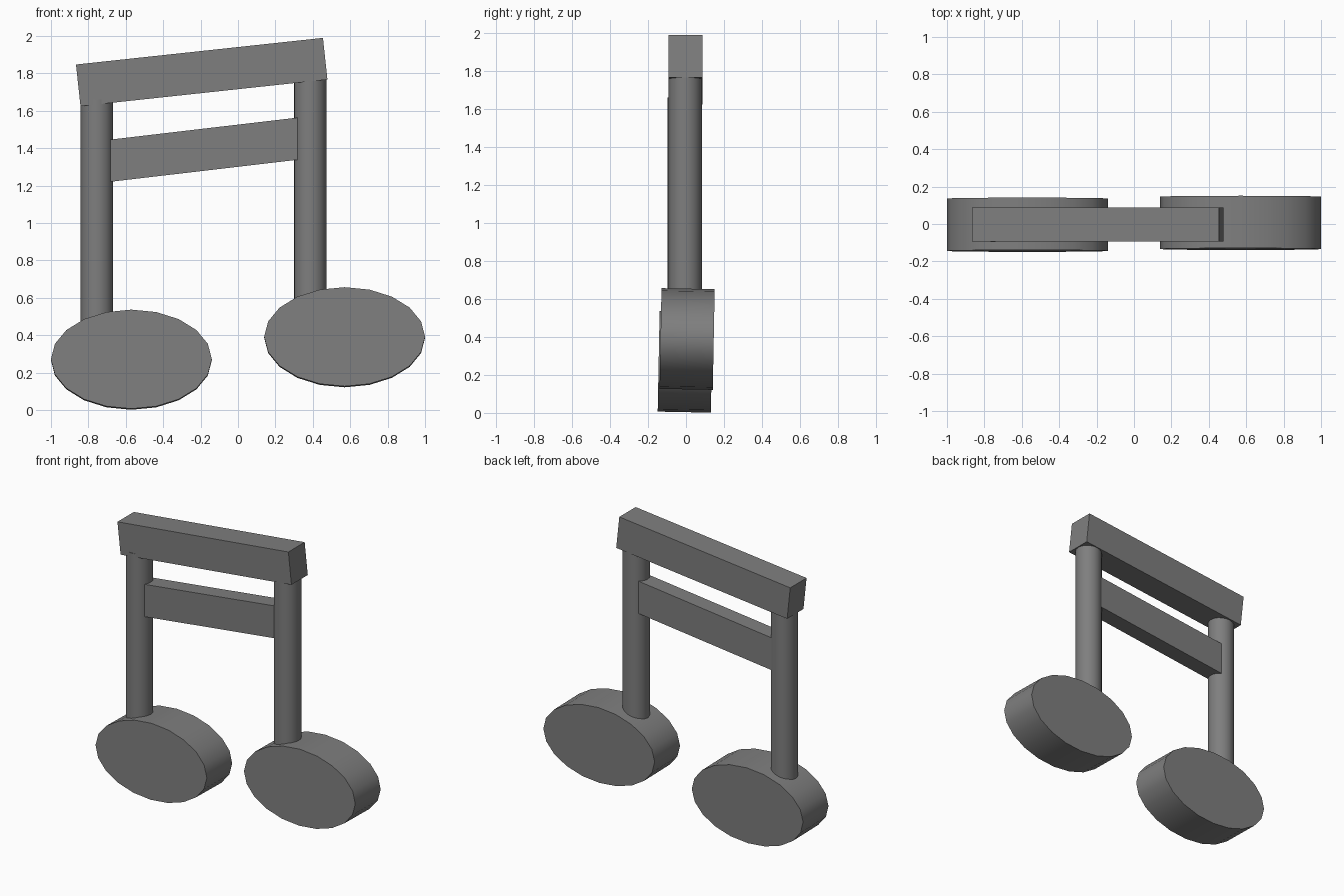
import bpy
from math import radians, pi
from mathutils import Matrix

if "Cube" in bpy.data.objects:
    bpy.data.objects.remove(bpy.data.objects["Cube"])

dark = bpy.data.materials.new("dark_grey")
dark.diffuse_color = (0.21, 0.21, 0.21, 1)
dark.use_nodes = True
dark.node_tree.nodes["Principled BSDF"].inputs["Base Color"].default_value = dark.diffuse_color


def finish(name):
    obj = bpy.context.object
    obj.name = name
    obj.data.materials.append(dark)
    bpy.ops.object.shade_smooth_by_angle(angle=radians(35))


def note_head(name, x, y, z):
    # Oval 20-sided disc facing the front, with a very slight lean
    bpy.ops.mesh.primitive_cylinder_add(vertices=20, radius=1, depth=0.28)
    obj = bpy.context.object
    squash = Matrix.Diagonal((0.43, 0.265, 1, 1))
    obj.data.transform(Matrix.Rotation(pi / 2 - radians(1.1), 4, 'X') @ squash)
    obj.location = (x, y, z)
    finish(name)


def stem(name, x, y, bottom, top):
    bpy.ops.mesh.primitive_cylinder_add(vertices=20, radius=0.087, depth=top - bottom,
                                        location=(x, y, (bottom + top) / 2))
    finish(name)


def beam(name, center, size, tilt):
    bpy.ops.mesh.primitive_cube_add(size=1, location=center, rotation=(0, -tilt, 0))
    bpy.context.object.scale = size
    finish(name)


# Heads and stems: the right note is a raised copy of the left one
for side, dx, dy, dz in (("left", 0, 0, 0), ("right", 1.14, 0.01, 0.12)):
    note_head(side + "_note_head", -0.57 + dx, -0.004 + dy, 0.269 + dz)
    stem(side + "_stem", -0.754 + dx, -0.01 + dy * 0.6, 0.40 + dz, 1.66 + dz)

# Thick beam across the stem tops, thinner one set between the stems
beam("top_beam", (-0.194, -0.003, 1.807), (1.328, 0.18, 0.224), radians(6.15))
beam("lower_beam", (-0.18, 0.001, 1.392), (1.10, 0.116, 0.224), radians(6.7))
